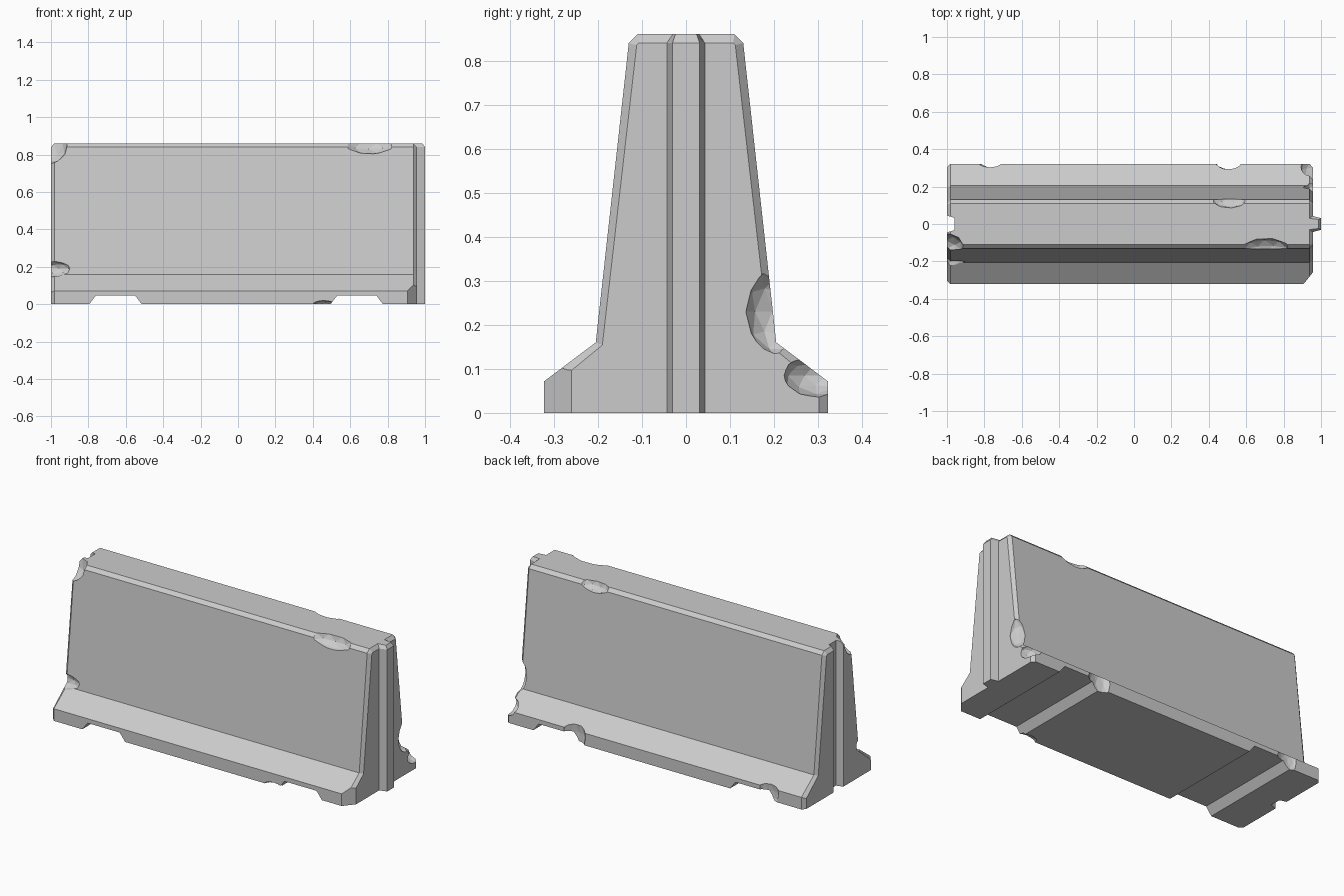
import bpy, bmesh
from math import radians
from mathutils import Matrix

if "Cube" in bpy.data.objects:
    bpy.data.objects.remove(bpy.data.objects["Cube"])


def make_object(name, bm):
    bmesh.ops.recalc_face_normals(bm, faces=bm.faces)
    mesh = bpy.data.meshes.new(name)
    bm.to_mesh(mesh)
    bm.free()
    ob = bpy.data.objects.new(name, mesh)
    bpy.context.collection.objects.link(ob)
    return ob


def loft(name, rings):
    """Skin a list of equal-length point rings and cap both ends."""
    bm = bmesh.new()
    loops = [[bm.verts.new(p) for p in ring] for ring in rings]
    n = len(loops[0])
    for a, b in zip(loops, loops[1:]):
        for i in range(n):
            j = (i + 1) % n
            bm.faces.new((a[i], a[j], b[j], b[i]))
    bm.faces.new(loops[0])
    bm.faces.new(loops[-1])
    return make_object(name, bm)


def boolean(target, other, operation):
    other.hide_render = True
    mod = target.modifiers.new(other.name, 'BOOLEAN')
    mod.operation = operation
    mod.solver = 'EXACT'
    mod.object = other
    bpy.context.view_layer.objects.active = target
    bpy.ops.object.modifier_apply(modifier=mod.name)
    bpy.data.objects.remove(other)


def ring(half, x):
    pts = half + [(-y, z) for y, z in reversed(half)]
    return [(x, y, z) for y, z in pts]


# Barrier body: mirrored profile with bevelled ends
full = [(0.322, 0), (0.322, 0.072), (0.205, 0.16), (0.13, 0.84), (0.11, 0.86)]
inset = [(0.302, 0), (0.302, 0.062), (0.19, 0.154), (0.112, 0.835), (0.107, 0.84)]
body = loft("concrete_barrier", [ring(inset, -1.0), ring(full, -0.982),
                                 ring(full, 0.938), ring(inset, 0.956)])


# Tongue on the right end
def tongue_ring(z, s):
    return [(0.90, -0.044 + s, z), (0.952 - s, -0.044 + s, z), (1.0 - s, -0.031 + s / 2, z),
            (1.0 - s, 0.031 - s / 2, z), (0.952 - s, 0.044 - s, z), (0.90, 0.044 - s, z)]


tongue = loft("end_tongue", [tongue_ring(0, 0), tongue_ring(0.84, 0), tongue_ring(0.86, 0.014)])
boolean(body, tongue, 'UNION')

# Matching groove on the left end
groove = loft("end_groove", [[(-1.05, -0.06, z), (-0.96, -0.033, z),
                              (-0.96, 0.033, z), (-1.05, 0.06, z)] for z in (-0.1, 1.0)])
boolean(body, groove, 'DIFFERENCE')

# Lifting slots across the underside
for cx in (-0.655, 0.635):
    slot = loft("fork_slot", [[(cx - 0.175, y, -0.045), (cx - 0.105, y, 0.046),
                               (cx + 0.105, y, 0.046), (cx + 0.175, y, -0.045)]
                              for y in (-0.5, 0.5)])
    boolean(body, slot, 'DIFFERENCE')

# Broken chips along edges and corners: centre, radii
chips = [
    ((0.705, -0.15, 0.862), (0.14, 0.075, 0.062)),
    ((0.51, 0.14, 0.862), (0.10, 0.055, 0.05)),
    ((-1.0, -0.13, 0.86), (0.09, 0.08, 0.11)),
    ((-1.0, -0.215, 0.19), (0.11, 0.05, 0.045)),
    ((0.505, 0.335, 0.05), (0.075, 0.047, 0.13)),
    ((-0.77, 0.327, 0.05), (0.065, 0.027, 0.08)),
    ((0.96, 0.30, 0.085), (0.07, 0.08, 0.05)),
    ((0.965, 0.205, 0.23), (0.06, 0.07, 0.10)),
    ((0.46, -0.322, 0.0), (0.06, 0.04, 0.02)),
]
for i, (centre, radii) in enumerate(chips):
    bm = bmesh.new()
    bmesh.ops.create_icosphere(bm, subdivisions=2, radius=1.0,
                               matrix=Matrix.Rotation(0.37 * (i + 1), 4, 'Z'))
    bmesh.ops.scale(bm, vec=radii, verts=bm.verts)
    bmesh.ops.translate(bm, vec=centre, verts=bm.verts)
    boolean(body, make_object("chip", bm), 'DIFFERENCE')

# Corner sheared off the front right foot
bm = bmesh.new()
bmesh.ops.create_cube(bm, size=0.12, matrix=Matrix.Translation((0.977, -0.329, 0.05))
                      @ Matrix.Rotation(radians(-39), 4, 'Z') @ Matrix.Diagonal((1, 1.5, 1.3, 1)))
boolean(body, make_object("corner_break", bm), 'DIFFERENCE')
